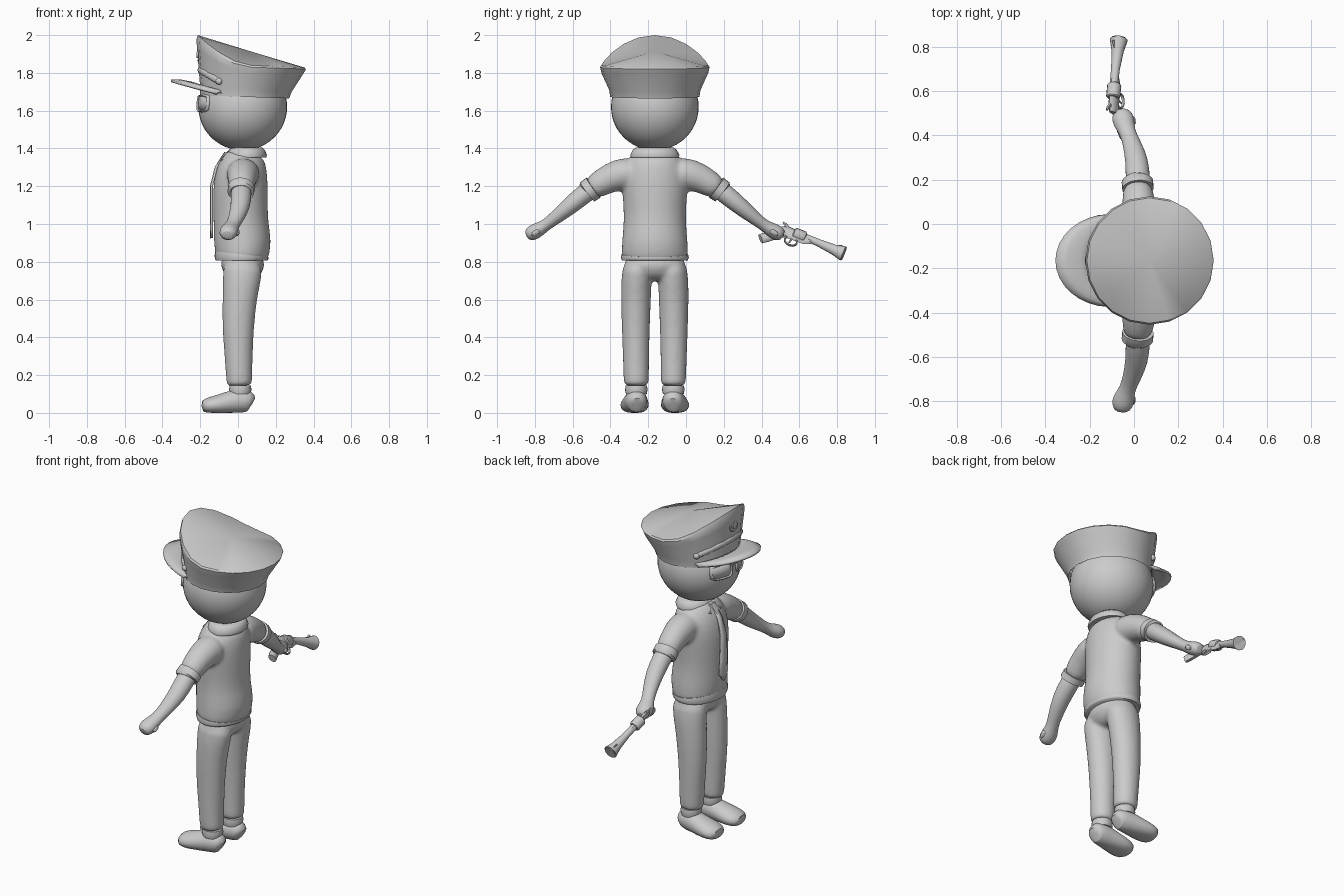
import bpy, bmesh, math
from mathutils import Vector, Matrix

if "Cube" in bpy.data.objects:
    bpy.data.objects.remove(bpy.data.objects["Cube"])

grey = bpy.data.materials.new("plain grey")
grey.use_nodes = True
grey.diffuse_color = (0.6, 0.6, 0.6, 1)
grey.node_tree.nodes["Principled BSDF"].inputs["Base Color"].default_value = (0.6, 0.6, 0.6, 1)

MID = -0.165          # the body's centre line along y
X, Y, Z = Vector((1, 0, 0)), Vector((0, 1, 0)), Vector((0, 0, 1))


def skin(bm, rings, caps=True):
    """Join equal-length loops of points with quads."""
    loops = [[bm.verts.new(p) for p in r] for r in rings]
    n = len(loops[0])
    for a, b in zip(loops, loops[1:]):
        for i in range(n):
            bm.faces.new((a[i], a[(i + 1) % n], b[(i + 1) % n], b[i]))
    if caps:
        bm.faces.new(loops[0])
        bm.faces.new(loops[-1])
    return loops


def tube(bm, path, ref=X, n=16, floor=None):
    """Elliptic tube along (x, y, z, radius along ref, other radius)."""
    pts = [Vector(p[:3]) for p in path]
    rings = []
    for i, p in enumerate(path):
        t = (pts[min(i + 1, len(pts) - 1)] - pts[max(i - 1, 0)]).normalized()
        u = (ref - t * ref.dot(t)).normalized()
        v = t.cross(u)
        ring = [pts[i] + u * p[3] * math.cos(a) + v * p[4] * math.sin(a)
                for a in (math.tau * k / n for k in range(n))]
        if floor is not None:
            for q in ring:
                q.z = max(q.z, floor)
        rings.append(ring)
    skin(bm, rings)


def sheet(bm, rows):
    """Open grid of quads from rows of points."""
    vs = [[bm.verts.new(p) for p in r] for r in rows]
    for a, b in zip(vs, vs[1:]):
        for i in range(len(a) - 1):
            bm.faces.new((a[i], a[i + 1], b[i + 1], b[i]))


def finish(bm, name, subdiv=0, voxel=0, thick=0, angle=40, matrix=None):
    bmesh.ops.recalc_face_normals(bm, faces=bm.faces)
    bm.transform(matrix or Matrix.Translation((0, MID, 0)))
    me = bpy.data.meshes.new(name)
    bm.to_mesh(me)
    bm.free()
    ob = bpy.data.objects.new(name, me)
    bpy.context.collection.objects.link(ob)
    me.materials.append(grey)
    bpy.ops.object.select_all(action="DESELECT")
    ob.select_set(True)
    bpy.context.view_layer.objects.active = ob
    if thick:
        m = ob.modifiers.new("thickness", "SOLIDIFY")
        m.thickness, m.offset = thick, 0
    if subdiv:
        m = ob.modifiers.new("round", "SUBSURF")
        m.levels = m.render_levels = subdiv
    if voxel:
        m = ob.modifiers.new("fuse", "REMESH")
        m.mode, m.voxel_size, m.use_smooth_shade = "VOXEL", voxel, True
        m = ob.modifiers.new("soften", "SMOOTH")
        m.factor, m.iterations = 0.5, 8
        bpy.ops.object.shade_smooth()
    else:
        bpy.ops.object.shade_smooth_by_angle(angle=math.radians(angle))
    return ob


# Head
bm = bmesh.new()
bmesh.ops.create_uvsphere(bm, u_segments=40, v_segments=24, radius=1)
bm.transform(Matrix.Translation((0.025, 0, 1.62)) @ Matrix.Diagonal((0.235, 0.232, 0.23, 1)))
finish(bm, "head")

# Glasses: two curved lenses with frames and a bridge
def on_face(deg, z, r):
    k = math.sqrt(max(0, 1 - ((z - 1.62) / 0.23) ** 2)) * 0.232 + r
    a = math.radians(deg)
    return Vector((0.025 - k * math.cos(a), k * math.sin(a), z))

for side, label in ((1, "right"), (-1, "left")):
    bm = bmesh.new()
    sheet(bm, [[on_face(side * d, z, 0.004) for d in range(7, 40, 4)] for z in (1.605, 1.64, 1.68)])
    finish(bm, label + "_lens", thick=0.008)
    bm = bmesh.new()
    loop = [(7, 1.61), (11, 1.6), (22, 1.598), (33, 1.6), (38, 1.61), (39, 1.645),
            (38, 1.675), (22, 1.682), (7, 1.675), (6, 1.645), (7, 1.61), (11, 1.6)]
    tube(bm, [(*on_face(side * d, z, 0.004), 0.011, 0.007) for d, z in loop], n=8)
    finish(bm, label + "_glasses_frame", angle=60)
bm = bmesh.new()
tube(bm, [(*on_face(d, 1.66, 0.008), 0.006, 0.006) for d in (-7, 0, 7)], Z, 8)
finish(bm, "glasses_bridge")

# Cap: band, flared wall and sloping domed top
def hat_ring(cx, r, height):
    return [Vector((cx - r * math.cos(a), r * math.sin(a), height(math.cos(a))))
            for a in (math.tau * k / 20 for k in range(20))]

bm = bmesh.new()
loops = skin(bm, [
    hat_ring(0.035, 0.225, lambda c: 1.70),
    hat_ring(0.035, 0.236, lambda c: 1.673 + 0.008 * c),
    hat_ring(0.042, 0.242, lambda c: 1.71 + 0.01 * c),
    hat_ring(0.065, 0.282, lambda c: 1.797 + 0.13 * max(c, 0) ** 1.6),
    hat_ring(0.07, 0.29, lambda c: 1.82 + 0.01 * (1 - abs(c)) + 0.155 * max(c, 0) ** 1.6),
    hat_ring(0.07, 0.283, lambda c: 1.828 + 0.012 * (1 - abs(c)) + 0.172 * max(c, 0) ** 1.6),
], caps=False)
peak = bm.verts.new((0.07, 0, 1.913))
rim = loops[-1]
for i in range(20):
    bm.faces.new((rim[i], rim[(i + 1) % 20], peak))
finish(bm, "cap", angle=35)

# Visor
bm = bmesh.new()
rows = []
for k in range(17):
    t = k / 8 - 1
    a, b = math.radians(62 * t), math.radians(90 * t)
    inner = Vector((0.035 - 0.225 * math.cos(a), 0.225 * math.sin(a), 1.69 + 0.035 * math.cos(b)))
    outer = Vector((-0.115 - 0.24 * math.cos(b), 0.203 * math.sin(b), 1.688 + 0.07 * math.cos(b)))
    rows.append([inner.lerp(outer, f) + Z * 0.012 * math.sin(math.pi * f) for f in (0, 0.33, 0.67, 1)])
sheet(bm, rows)
finish(bm, "visor", thick=0.014)

# Strap with end buttons, and a badge on the cap front
bm = bmesh.new()
arc = [math.radians(d) for d in range(-54, 55, 9)]
tube(bm, [(0.05 - 0.252 * math.cos(a), 0.252 * math.sin(a), 1.755 + 0.06 * (math.cos(a) - 0.59) / 0.41,
           0.018, 0.012) for a in arc], Z, 10)
finish(bm, "cap_strap")
for side in (1, -1):
    bm = bmesh.new()
    bmesh.ops.create_uvsphere(bm, u_segments=12, v_segments=8, radius=0.018,
                              matrix=Matrix.Translation((-0.1, side * 0.205, 1.755)))
    finish(bm, "strap_button")
bm = bmesh.new()
tilt = Matrix.Translation((-0.204, 0, 1.9)) @ Matrix.Rotation(math.radians(-86), 4, "Y")
for r, depth, n in ((0.048, 0.014, 8), (0.026, 0.03, 16)):
    bmesh.ops.create_cone(bm, cap_ends=True, segments=n, radius1=r, radius2=r * 0.85,
                          depth=depth, matrix=tilt)
finish(bm, "cap_badge")

# Shirt: torso and both sleeves fused together
bm = bmesh.new()
torso = [(0.81, 0.018, 0.138, 0.176), (0.83, 0.02, 0.142, 0.177), (0.9, 0.026, 0.156, 0.178),
         (1.0, 0.015, 0.146, 0.166), (1.1, 0.013, 0.147, 0.168), (1.2, 0.013, 0.147, 0.178),
         (1.28, 0.02, 0.138, 0.175), (1.34, 0.035, 0.118, 0.145), (1.385, 0.045, 0.088, 0.11)]
tube(bm, [(x, 0, z, rx, ry) for z, x, rx, ry in torso], n=20)
for s in (1, -1):
    tube(bm, [(0.03, s * 0.08, 1.275, 0.1, 0.09), (0.025, s * 0.2, 1.262, 0.084, 0.087),
              (0.02, s * 0.28, 1.223, 0.074, 0.073), (0.015, s * 0.35, 1.174, 0.068, 0.063)])
finish(bm, "shirt", subdiv=1, voxel=0.011)
bm = bmesh.new()
tube(bm, [(0.018, 0, 0.806, 0.136, 0.174), (0.018, 0, 0.822, 0.143, 0.18), (0.02, 0, 0.84, 0.141, 0.176)], n=32)
finish(bm, "shirt_hem", angle=60)

# Collar with front points, tie and knot
bm = bmesh.new()
tube(bm, [(0.047, 0, 1.355, 0.1, 0.125), (0.047, 0, 1.365, 0.102, 0.126),
          (0.047, 0, 1.39, 0.092, 0.113), (0.047, 0, 1.4, 0.08, 0.1)], n=28)
for s in (1, -1):
    sheet(bm, [[(-0.052, s * 0.012, 1.385), (-0.09, s * 0.045, 1.335)],
               [(-0.01, s * 0.085, 1.385), (-0.03, s * 0.1, 1.35)]])
finish(bm, "collar", thick=0.008)
bm = bmesh.new()
tie = [(1.355, -0.075, 0.018), (1.3, -0.113, 0.018), (1.2, -0.139, 0.024), (1.05, -0.139, 0.031),
       (0.97, -0.138, 0.037), (0.925, -0.137, 0.004)]
sheet(bm, [[(x, -w, z), (x - 0.004, 0, z), (x, w, z)] for z, x, w in tie])
finish(bm, "tie", thick=0.012)
bm = bmesh.new()
tube(bm, [(-0.06, 0, 1.375, 0.014, 0.03), (-0.1, 0, 1.315, 0.013, 0.018)], n=8)
finish(bm, "tie_knot")

# Trousers: hips and legs fused together
bm = bmesh.new()
tube(bm, [(0.025, 0, 0.84, 0.12, 0.165), (0.025, 0, 0.77, 0.12, 0.17),
          (0.02, 0, 0.72, 0.09, 0.13), (0.02, 0, 0.7, 0.05, 0.07)], n=20)
leg = [(0.82, 0.03, 0.09, 0.115, 0.08), (0.7, 0.02, 0.098, 0.102, 0.082), (0.6, 0.008, 0.1, 0.093, 0.081),
       (0.45, 0.0, 0.101, 0.086, 0.076), (0.3, 0.003, 0.1, 0.076, 0.071), (0.16, 0.007, 0.098, 0.07, 0.068),
       (0.14, 0.008, 0.098, 0.07, 0.068)]
for s in (1, -1):
    tube(bm, [(x, s * y, z, rx, ry) for z, x, y, rx, ry in leg])
finish(bm, "trousers", subdiv=1, voxel=0.011)

# Arms with mitten hands, sleeve cuffs, ankles and shoes
arm = [(0.015, 0.3, 1.21, 0.05, 0.05), (0.018, 0.37, 1.163, 0.057, 0.053), (0.014, 0.45, 1.095, 0.053, 0.048),
       (-0.01, 0.53, 1.03, 0.042, 0.036), (-0.03, 0.58, 0.992, 0.035, 0.03), (-0.045, 0.62, 0.967, 0.05, 0.041),
       (-0.054, 0.655, 0.95, 0.05, 0.042), (-0.056, 0.682, 0.938, 0.03, 0.026)]
shoe = [(0.078, 0.05, 0.03, 0.03), (0.066, 0.062, 0.06, 0.056), (0.0, 0.066, 0.068, 0.062),
        (-0.08, 0.048, 0.055, 0.074), (-0.15, 0.038, 0.047, 0.08), (-0.195, 0.034, 0.032, 0.052)]
for s, label in ((1, "right"), (-1, "left")):
    bm = bmesh.new()
    tube(bm, [(x, s * y, z, a, b) for x, y, z, a, b in arm])
    tube(bm, [(-0.03, s * 0.6, 0.98, 0.016, 0.016), (0.0, s * 0.625, 0.955, 0.02, 0.019),
              (-0.012, s * 0.655, 0.94, 0.012, 0.012)], n=8)
    finish(bm, label + "_arm", subdiv=1)
    bm = bmesh.new()
    tube(bm, [(0.018, s * 0.325, 1.193, 0.071, 0.065), (0.015, s * 0.357, 1.17, 0.071, 0.063),
              (0.015, s * 0.36, 1.167, 0.06, 0.054)], n=24)
    finish(bm, label + "_sleeve_cuff")
    bm = bmesh.new()
    tube(bm, [(0.012, s * 0.098, 0.1, 0.054, 0.055), (0.012, s * 0.098, 0.122, 0.06, 0.06),
              (0.012, s * 0.098, 0.145, 0.056, 0.056)], n=20)
    finish(bm, label + "_ankle")
    bm = bmesh.new()
    tube(bm, [(x, s * (0.1 - 0.06 * x), z, a, b) for x, z, a, b in shoe], Z, 16, floor=0)
    finish(bm, label + "_shoe", subdiv=1, angle=60)

# Revolver, built pointing along +x and then placed in the hand
fwd = Vector((0.09, 0.92, -0.38)).normalized()
up = Vector((-0.55, 0.3, 0.75))
up = (up - fwd * up.dot(fwd)).normalized()
hold = Matrix((fwd, up.cross(fwd), up)).transposed().to_4x4()
hold.translation = Vector((-0.1, 0.515, 0.975))

def gun_part(name, path, ref=Z, n=12):
    bm = bmesh.new()
    tube(bm, path, ref, n)
    finish(bm, name, matrix=hold)

gun_part("gun_frame", [(-0.01, 0, -0.01, 0.022, 0.013), (0.03, 0, -0.01, 0.036, 0.016),
                       (0.13, 0, -0.008, 0.034, 0.016), (0.16, 0, 0.0, 0.024, 0.015)], n=8)
gun_part("gun_cylinder", [(0.06, 0, 0, 0.027, 0.027), (0.065, 0, 0, 0.032, 0.032),
                          (0.12, 0, 0, 0.032, 0.032), (0.127, 0, 0, 0.026, 0.026)])
gun_part("gun_barrel", [(0.13, 0, 0.004, 0.019, 0.019), (0.2, 0, 0.003, 0.02, 0.02),
                        (0.29, 0, 0, 0.028, 0.028), (0.345, 0, 0, 0.041, 0.041),
                        (0.35, 0, 0, 0.036, 0.036), (0.32, 0, 0, 0.02, 0.02)], n=16)
gun_part("gun_grip", [(0.03, 0, -0.01, 0.024, 0.015), (-0.015, 0, -0.05, 0.024, 0.017),
                      (-0.06, 0, -0.09, 0.029, 0.02), (-0.085, 0, -0.115, 0.028, 0.019)], X, 10)
gun_part("gun_hammer", [(0.02, 0, 0.015, 0.012, 0.007), (0.0, 0, 0.032, 0.009, 0.006),
                        (-0.015, 0, 0.037, 0.005, 0.006)], X, 6)
gun_part("gun_sight", [(0.3, 0, 0.02, 0.012, 0.004), (0.325, 0, 0.042, 0.008, 0.004)], X, 6)
guard = [math.radians(d) for d in range(0, 361, 30)]
gun_part("trigger_guard", [(0.065 + 0.034 * math.cos(a), 0, -0.055 + 0.027 * math.sin(a), 0.008, 0.005)
                           for a in guard], Y, 8)
gun_part("trigger", [(0.065, 0, -0.03, 0.006, 0.005), (0.06, 0, -0.068, 0.004, 0.004)], X, 6)
